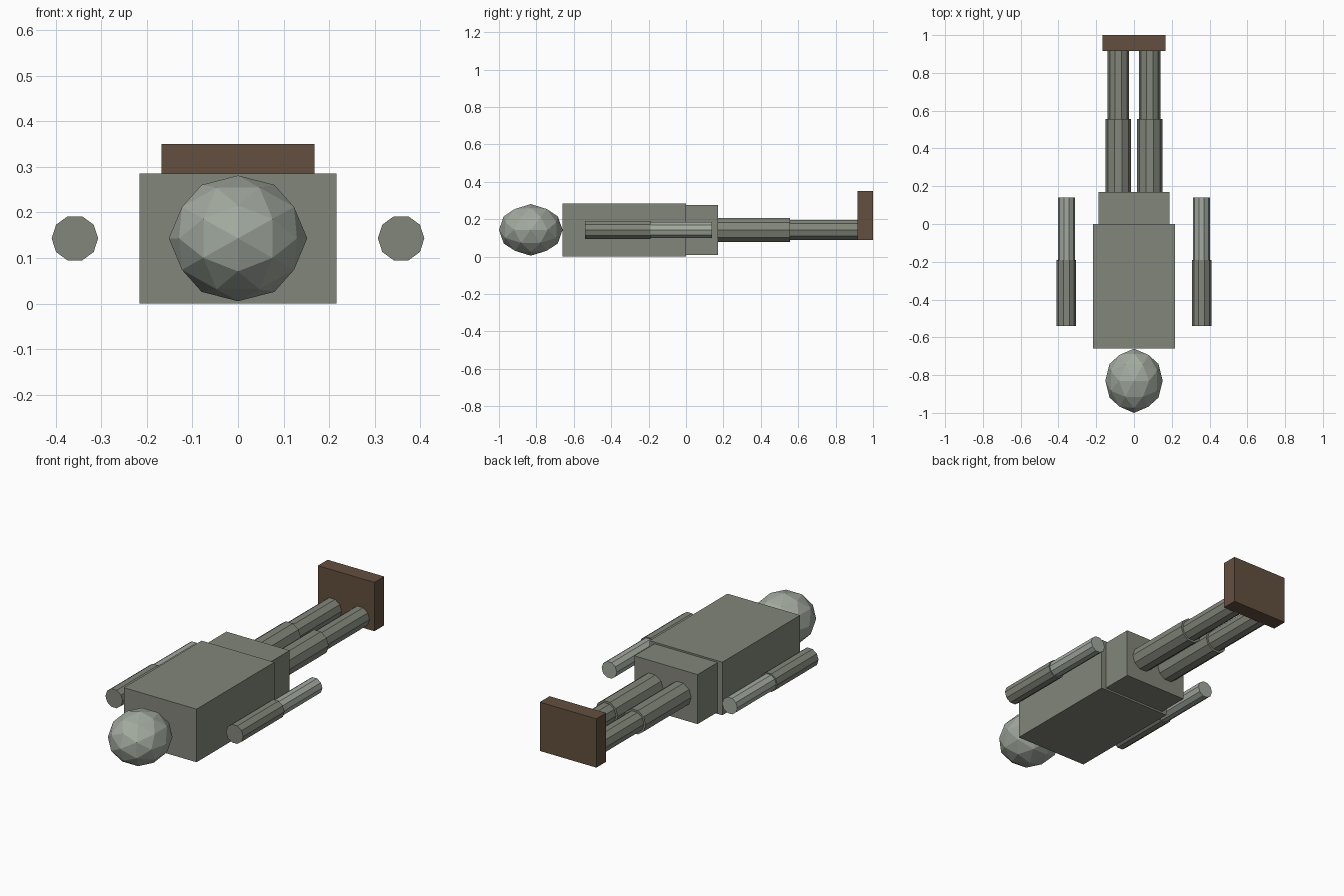
import bpy, bmesh, math
from mathutils import Vector, Matrix

if "Cube" in bpy.data.objects:
    bpy.data.objects.remove(bpy.data.objects["Cube"])


def material(name, rgb):
    m = bpy.data.materials.new(name)
    m.diffuse_color = (*rgb, 1)
    m.use_nodes = True
    m.node_tree.nodes["Principled BSDF"].inputs["Base Color"].default_value = m.diffuse_color
    return m


CLOTH = material("grey green cloth", (0.225, 0.24, 0.195))
SKIN = material("pale skin", (0.36, 0.40, 0.345))
BROWN = material("brown leather", (0.125, 0.08, 0.05))
MID_Z = 0.143


def finish(name, bm, mat):
    bmesh.ops.recalc_face_normals(bm, faces=bm.faces)
    mesh = bpy.data.meshes.new(name)
    bm.to_mesh(mesh)
    bm.free()
    mesh.materials.append(mat)
    obj = bpy.data.objects.new(name, mesh)
    bpy.context.collection.objects.link(obj)
    return obj


def box(name, lo, hi, mat):
    lo, hi = Vector(lo), Vector(hi)
    bm = bmesh.new()
    bmesh.ops.create_cube(bm, size=1)
    bmesh.ops.scale(bm, vec=hi - lo, verts=bm.verts)
    bmesh.ops.translate(bm, vec=(lo + hi) / 2, verts=bm.verts)
    return finish(name, bm, mat)


def limb(name, x, y0, y1, radius, mat):
    """Ten-sided rod along y, with corners at its left and right."""
    bm = bmesh.new()
    rings = []
    for y in (y0, y1):
        rings.append([bm.verts.new((x + radius * math.cos(i * math.tau / 10), y,
                                    MID_Z + radius * math.sin(i * math.tau / 10)))
                      for i in range(10)])
    a, b = rings
    bm.faces.new(a)
    bm.faces.new(b)
    for i in range(10):
        j = (i + 1) % 10
        bm.faces.new((a[i], a[j], b[j], b[i]))
    return finish(name, bm, mat)


# Torso and hips
box("torso", (-0.216, -0.66, 0), (0.216, 0, 0.285), CLOTH)
box("hips", (-0.188, 0, 0.01), (0.188, 0.17, 0.276), CLOTH)

# Faceted head: icosahedron corners plus rounded-out edge midpoints
phi = (1 + 5 ** 0.5) / 2
corners = []
for s in (-1, 1):
    for t in (-phi, phi):
        corners += [Vector((0, t, s)), Vector((s, 0, t)), Vector((t, s, 0))]
points = [c.normalized() for c in corners]
for i, p in enumerate(corners):
    for q in corners[i + 1:]:
        if (p - q).length < 2.1:
            points.append((p + q).normalized())
bm = bmesh.new()
for p in points:
    bm.verts.new(p)
bmesh.ops.convex_hull(bm, input=bm.verts)
bmesh.ops.transform(bm, verts=bm.verts,
                    matrix=Matrix.Translation((0, -0.83, MID_Z))
                    @ Matrix.Diagonal((0.152, 0.17, 0.138, 1)))
finish("head", bm, SKIN)

# Arms and legs on both sides
for side, s in (("left", -1), ("right", 1)):
    limb(side + "_upper_arm", s * 0.358, -0.54, -0.19, 0.051, CLOTH)
    limb(side + "_forearm", s * 0.358, -0.19, 0.14, 0.045, SKIN)
    limb(side + "_thigh", s * 0.083, 0.17, 0.555, 0.067, CLOTH)
    limb(side + "_shin", s * 0.083, 0.555, 0.92, 0.056, CLOTH)

# Feet joined as one block
box("feet", (-0.168, 0.917, 0.088), (0.168, 1.0, 0.35), BROWN)
